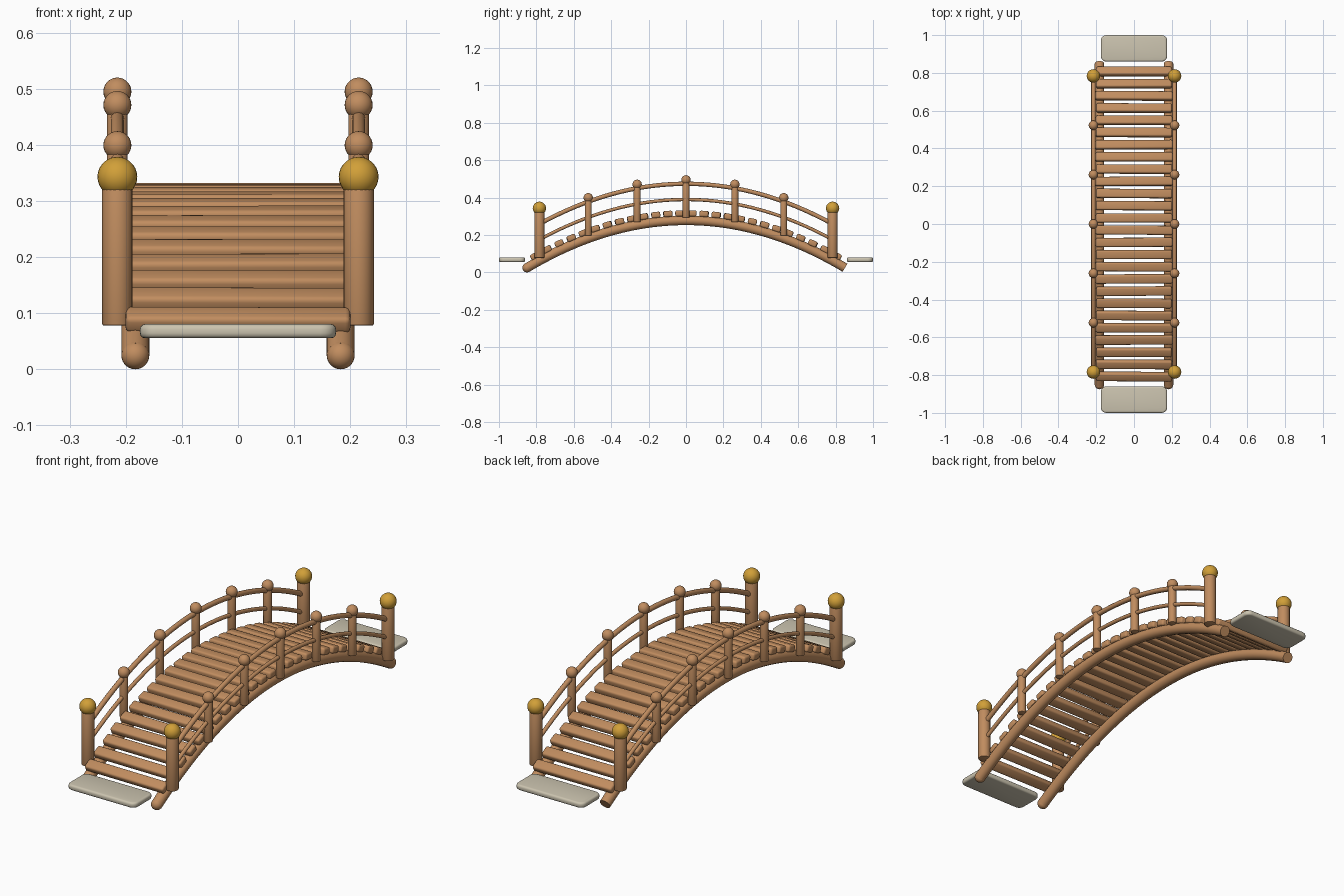
import bpy, bmesh, math, random
from mathutils import Vector, Matrix

if "Cube" in bpy.data.objects:
    bpy.data.objects.remove(bpy.data.objects["Cube"])

random.seed(4)


def material(name, rgb):
    m = bpy.data.materials.new(name)
    m.diffuse_color = (*rgb, 1)
    m.use_nodes = True
    m.node_tree.nodes["Principled BSDF"].inputs["Base Color"].default_value = m.diffuse_color
    return m


WOOD = material("warm_wood", (0.53, 0.265, 0.115))
GOLD = material("gold", (0.64, 0.35, 0.04))
STONE = material("pale_stone", (0.60, 0.55, 0.43))


def arch(y, crown):
    return crown - 0.35 * y * y


def finish(name, bm, mat, angle=40):
    bmesh.ops.recalc_face_normals(bm, faces=bm.faces[:])
    me = bpy.data.meshes.new(name)
    bm.to_mesh(me)
    bm.free()
    ob = bpy.data.objects.new(name, me)
    me.materials.append(mat)
    bpy.context.collection.objects.link(ob)
    bpy.ops.object.select_all(action='DESELECT')
    ob.select_set(True)
    bpy.context.view_layer.objects.active = ob
    bpy.ops.object.shade_smooth_by_angle(angle=math.radians(angle))
    return ob


def arched_tube(name, x, crown, half, r, steps=40, sides=16):
    bm = bmesh.new()
    rings = []
    for i in range(steps + 1):
        y = -half + 2 * half * i / steps
        n = Vector((0, 0.7 * y, 1)).normalized()
        c = Vector((x, y, arch(y, crown)))
        rings.append([bm.verts.new(c + r * (math.cos(a) * Vector((1, 0, 0)) + math.sin(a) * n))
                      for a in (2 * math.pi * k / sides for k in range(sides))])
    for a, b in zip(rings, rings[1:]):
        for k in range(sides):
            j = (k + 1) % sides
            bm.faces.new((a[k], a[j], b[j], b[k]))
    bm.faces.new(rings[0])
    bm.faces.new(rings[-1])
    return finish(name, bm, WOOD)


def ball(name, loc, r, mat):
    bm = bmesh.new()
    bmesh.ops.create_uvsphere(bm, u_segments=24, v_segments=14, radius=r,
                              matrix=Matrix.Translation(loc))
    return finish(name, bm, mat)


def post(name, x, y, z0, z1, r):
    bm = bmesh.new()
    bmesh.ops.create_cone(bm, cap_ends=True, segments=20, radius1=r, radius2=r, depth=z1 - z0,
                          matrix=Matrix.Translation((x, y, (z0 + z1) / 2)))
    rim = [e for e in bm.edges if abs(e.verts[0].co.z - e.verts[1].co.z) < 1e-5]
    bmesh.ops.bevel(bm, geom=rim, offset=0.003, segments=2, affect='EDGES', profile=0.5)
    return finish(name, bm, WOOD)


def rounded_box(name, loc, size, bevel, mat, tilt=0, yaw=0, corner=0):
    bm = bmesh.new()
    bmesh.ops.create_cube(bm, size=1, matrix=Matrix.Diagonal((*size, 1)))
    if corner:
        up = [e for e in bm.edges if abs(e.verts[0].co.z - e.verts[1].co.z) > 1e-4]
        bmesh.ops.bevel(bm, geom=up, offset=corner, segments=5, affect='EDGES', profile=0.5)
        edges = [e for e in bm.edges if abs(e.verts[0].co.z - e.verts[1].co.z) < 1e-4]
    else:
        edges = bm.edges[:]
    bmesh.ops.bevel(bm, geom=edges, offset=bevel, segments=3, affect='EDGES', profile=0.5)
    bm.transform(Matrix.Translation(loc) @ Matrix.Rotation(tilt, 4, 'X') @ Matrix.Rotation(yaw, 4, 'Z'))
    return finish(name, bm, mat)


# Deck planks following the arch
COUNT = 26
for i in range(COUNT):
    y = (i - (COUNT - 1) / 2) * 0.0646
    rounded_box(f"plank_{i + 1}", (0, y, arch(y, 0.3165)),
                (0.406 + random.uniform(-0.008, 0.004), 0.048, 0.032), 0.009, WOOD,
                tilt=-math.atan(0.7 * y), yaw=random.uniform(-0.008, 0.008))

for side, x in (("left", -1), ("right", 1)):
    # Arched support beam with a rounded front tip
    arched_tube(f"{side}_beam", 0.183 * x, 0.278, 0.85, 0.025)
    ball(f"{side}_beam_tip", (0.183 * x, -0.85, arch(0.85, 0.278)), 0.025, WOOD)

    # Handrails
    arched_tube(f"{side}_top_rail", 0.215 * x, 0.474, 0.784, 0.0115, sides=12)
    arched_tube(f"{side}_middle_rail", 0.215 * x, 0.39, 0.784, 0.009, sides=12)

    # Posts and their ball caps
    for k in range(-3, 4):
        y = 0.2613 * k
        base = arch(y, 0.293)
        if abs(k) == 3:
            post(f"{side}_end_post_{k + 4}", 0.215 * x, y, base, 0.335, 0.027)
            ball(f"{side}_gold_cap_{k + 4}", (0.215 * x, y, 0.343), 0.0355, GOLD)
        else:
            top = arch(y, 0.495)
            post(f"{side}_post_{k + 4}", 0.215 * x, y, base, top, 0.0185)
            ball(f"{side}_post_cap_{k + 4}", (0.215 * x, y, top), 0.025, WOOD)

# Stepping slabs at both ends
for end, s in (("front", -1), ("back", 1)):
    rounded_box(f"{end}_slab", (0, 0.93 * s, 0.068), (0.35, 0.14, 0.025), 0.009, STONE, corner=0.028)
